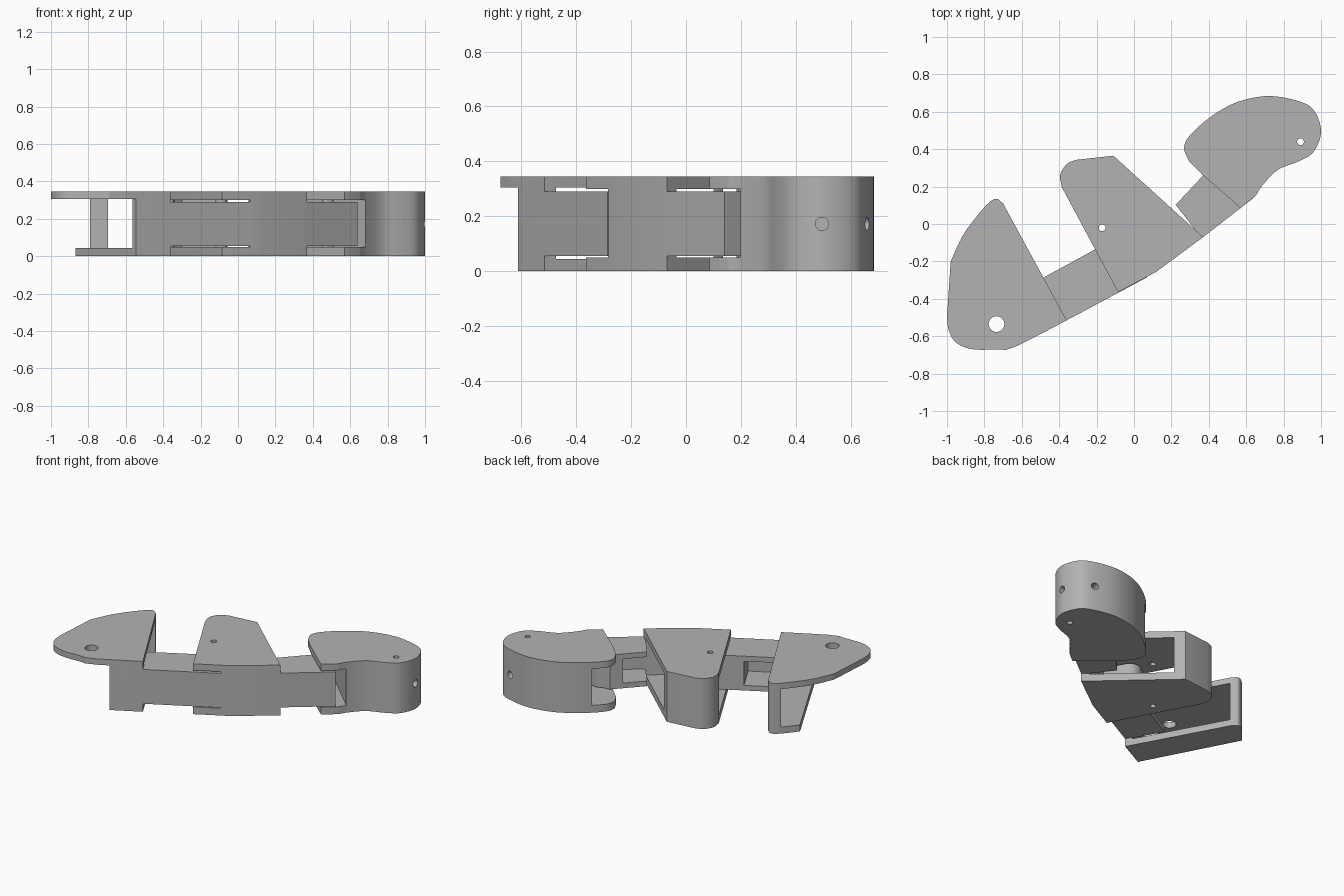
import bpy, bmesh, math
from mathutils import Vector

if "Cube" in bpy.data.objects:
    bpy.data.objects.remove(bpy.data.objects["Cube"], do_unlink=True)

HEIGHT = 0.345
MID = HEIGHT / 2

grey = bpy.data.materials.new("plain_grey")
grey.use_nodes = True
grey.diffuse_color = (0.45, 0.45, 0.45, 1)
grey.node_tree.nodes["Principled BSDF"].inputs["Base Color"].default_value = (0.45, 0.45, 0.45, 1)


def curve_through(points, steps=6):
    """Smooth open path through a few points."""
    p = [Vector(q) for q in points]
    p = [2 * p[0] - p[1]] + p + [2 * p[-1] - p[-2]]
    out = []
    for a, b, c, d in zip(p, p[1:], p[2:], p[3:]):
        for i in range(steps):
            t = i / steps
            out.append(0.5 * (2 * b + (c - a) * t + (2 * a - 5 * b + 4 * c - d) * t * t
                              + (3 * b - a - 3 * c + d) * t ** 3))
    return out + [p[-2]]


def prism(name, outline, z0, z1):
    """Extrude a plan outline between two heights."""
    bm = bmesh.new()
    face = bm.faces.new([bm.verts.new((q[0], q[1], z0)) for q in outline])
    top = bmesh.ops.extrude_face_region(bm, geom=[face])["geom"]
    bmesh.ops.translate(bm, vec=(0, 0, z1 - z0),
                        verts=[v for v in top if isinstance(v, bmesh.types.BMVert)])
    bmesh.ops.recalc_face_normals(bm, faces=bm.faces)
    mesh = bpy.data.meshes.new(name)
    bm.to_mesh(mesh)
    bm.free()
    mesh.materials.append(grey)
    obj = bpy.data.objects.new(name, mesh)
    bpy.context.collection.objects.link(obj)
    return obj


def rod(name, centre, radius, depth, direction=(0, 0, 1)):
    bpy.ops.mesh.primitive_cylinder_add(vertices=24, radius=radius, depth=depth, location=centre)
    obj = bpy.context.object
    obj.name = name
    obj.rotation_euler = Vector(direction).to_track_quat("Z", "Y").to_euler()
    obj.data.materials.append(grey)
    return obj


def carve(obj, cutters):
    """Subtract each cutter and remove it afterwards."""
    for cutter in cutters:
        cutter.hide_render = True
        mod = obj.modifiers.new("cut", "BOOLEAN")
        mod.operation, mod.solver, mod.object = "DIFFERENCE", "EXACT", cutter
    bpy.context.view_layer.update()
    graph = bpy.context.evaluated_depsgraph_get()
    mesh = bpy.data.meshes.new_from_object(obj.evaluated_get(graph))
    obj.modifiers.clear()
    obj.data = mesh
    for cutter in cutters:
        bpy.data.objects.remove(cutter, do_unlink=True)
    smooth(obj)


def smooth(obj):
    bpy.ops.object.select_all(action="DESELECT")
    obj.select_set(True)
    bpy.context.view_layer.objects.active = obj
    bpy.ops.object.shade_smooth_by_angle(angle=math.radians(30))


def tongue(name, start, end, width, shoulder, pivot, pocket):
    """Hinge tongue with a side pocket, plus the pin it turns on."""
    a, b, pivot = Vector(start), Vector(end), Vector(pivot)
    d = (b - a).normalized()
    n = Vector((-d.y, d.x))
    a2 = a - d * 0.01
    # rounded end around the pin
    arc = [pivot + 0.075 * (d * math.sin(t) + n * math.cos(t))
           for t in [math.radians(10 * k) for k in range(0, 10)]]
    body = prism(name, [a2, b] + arc[::-1] + [Vector(shoulder), a2 + n * width], 0.055, 0.29)
    hollow = prism("pocket", [a + n * 0.05 - d * 0.1, a + n * 0.05 + d * pocket,
                              a + n * 0.5 + d * pocket, a + n * 0.5 - d * 0.1], 0.09, 0.255)
    carve(body, [hollow])
    smooth(rod(name + "_pin", (pivot.x, pivot.y, MID), 0.03, 0.26))


# Base segment: full top plate, narrow lower plate, outer wall and tip post
base_outline = ([(-0.36, -0.515), (-0.56, -0.62)]
                + curve_through([(-0.62, -0.65), (-0.69, -0.675)], 1)
                + curve_through([(-0.71, -0.67), (-0.86, -0.67), (-0.95, -0.635), (-0.99, -0.57), (-1.0, -0.5)])
                + curve_through([(-0.98, -0.2), (-0.92, -0.07), (-0.85, 0.03), (-0.78, 0.11),
                                 (-0.735, 0.135), (-0.7, 0.11)]))
base = prism("base_segment", base_outline, 0, HEIGHT)
carve(base, [
    prism("cavity", [(-0.74, -0.667), (-0.2, -0.374), (-0.5, 0.1), (-1.1, 0.1)], 0.045, 0.305),
    prism("side_cut", [(-0.48, -0.735), (-0.9, 0.067), (-1.2, 0.067), (-1.2, -0.8)], -0.1, 0.305),
    rod("hole", (-0.735, -0.535, HEIGHT), 0.042, 0.3)])

# Middle segment: two plates joined by the outer wall and the rounded end wall
middle_outline = ([(-0.085, -0.365), (0.12, -0.255), (0.37, -0.07), (-0.11, 0.365)]
                  + curve_through([(-0.31, 0.343), (-0.36, 0.32), (-0.395, 0.26), (-0.385, 0.195)]))
middle = prism("middle_segment", middle_outline, 0, HEIGHT)
carve(middle, [
    prism("cavity", [(0.08, -0.36), (0.055, -0.23), (0.09, -0.215), (0.46, 0.06), (0.02, 0.325),
                     (-0.3, 0.29), (-0.34, 0.25), (-0.345, 0.2), (-0.45, 0.15), (-0.5, -0.3),
                     (0, -0.45)], 0.05, 0.3),
    rod("hole", (-0.17, -0.02, MID), 0.018, 1)])

# Tip segment: rounded block, slotted on the hinge side
tip_outline = [(0.37, 0.26), (0.57, 0.085)] + curve_through(
    [(0.65, 0.15), (0.69, 0.21), (0.77, 0.29), (0.88, 0.335), (0.96, 0.385), (1.0, 0.49),
     (0.97, 0.595), (0.9, 0.65), (0.73, 0.684), (0.56, 0.655), (0.42, 0.58), (0.3, 0.475),
     (0.268, 0.405), (0.295, 0.335)])
tip = prism("tip_segment", tip_outline, 0, HEIGHT)
carve(tip, [
    prism("cavity", [(0.25, 0.617), (0.76, 0.122), (0.55, 0), (0.1, 0.35)], 0.05, 0.3),
    rod("hole", (0.89, 0.44, MID), 0.018, 1),
    rod("side_hole", (1.0, 0.495, MID), 0.024, 0.16, (1, 0, 0)),
    rod("back_hole", (0.87, 0.66, MID), 0.024, 0.16, (0.25, 1, 0))])

# Hinge tongues
tongue("base_tongue", (-0.36, -0.515), (0.07, -0.285), 0.26, (-0.16, -0.11), (-0.09, -0.15), 0.2)
tongue("middle_tongue", (0.37, -0.07), (0.64, 0.14), 0.227, (0.385, 0.275), (0.48, 0.22), 0.14)
